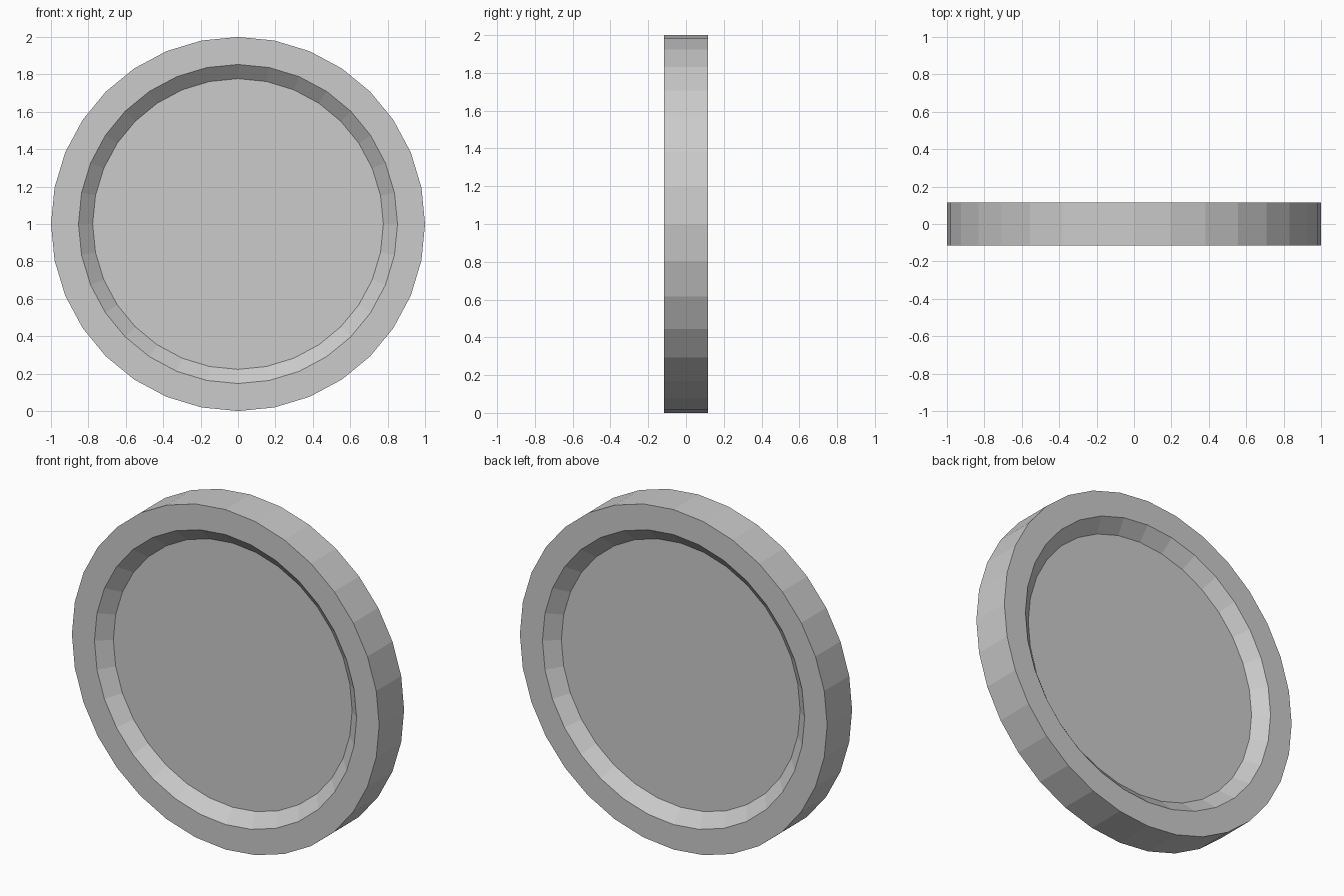
import bpy, bmesh
from math import sin, cos, pi

if "Cube" in bpy.data.objects:
    bpy.data.objects.remove(bpy.data.objects["Cube"])

SIDES = 32
HALF = 0.116      # half thickness
FLOOR = 0.049     # distance of recessed floor from the middle plane

# Half profile (radius, y) from front floor edge around the rim to back floor edge
profile = [(0.777, -FLOOR), (0.853, -HALF), (1.0, -HALF),
           (1.0, HALF), (0.853, HALF), (0.777, FLOOR)]

bm = bmesh.new()
rings = [[bm.verts.new((r * cos(2 * pi * i / SIDES), y, 1 + r * sin(2 * pi * i / SIDES)))
          for i in range(SIDES)] for r, y in profile]

# Sloped recess walls, flat rims and outer edge
for a, b in zip(rings, rings[1:]):
    for i in range(SIDES):
        j = (i + 1) % SIDES
        bm.faces.new((a[i], a[j], b[j], b[i]))

# Recessed floors, front and back
bm.faces.new(rings[0])
bm.faces.new(rings[-1])
bmesh.ops.recalc_face_normals(bm, faces=bm.faces)

mesh = bpy.data.meshes.new("coin_disc")
bm.to_mesh(mesh)
bm.free()
bpy.context.collection.objects.link(bpy.data.objects.new("coin_disc", mesh))
